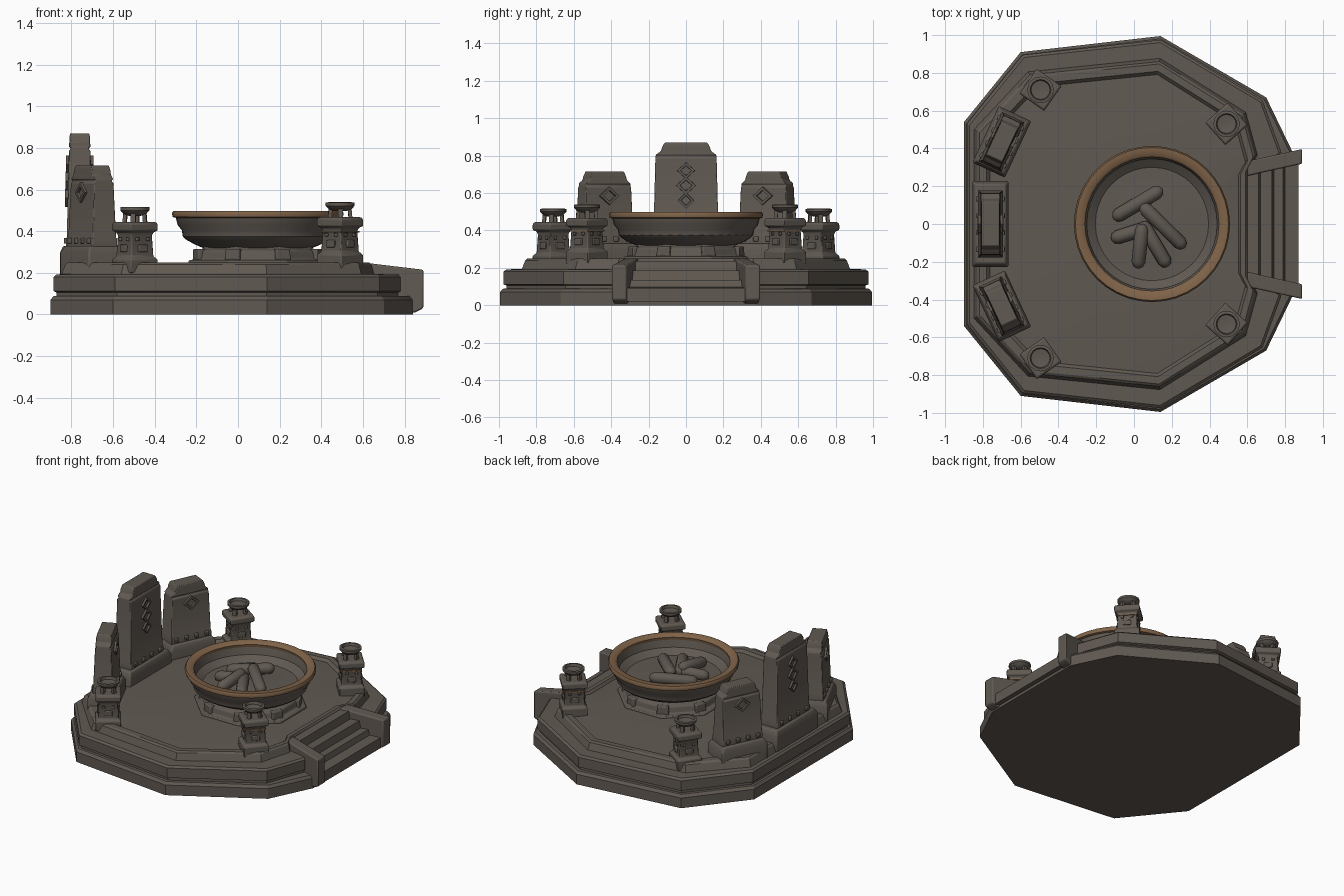
import bpy, bmesh, math
from mathutils import Vector

if "Cube" in bpy.data.objects:
    bpy.data.objects.remove(bpy.data.objects["Cube"])


def material(name, rgb):
    m = bpy.data.materials.new(name)
    m.use_nodes = True
    m.diffuse_color = (*rgb, 1)
    m.node_tree.nodes["Principled BSDF"].inputs["Base Color"].default_value = (*rgb, 1)
    return m


STONE = material("dark warm stone", (0.118, 0.1, 0.084))
BRONZE = material("dull bronze", (0.215, 0.125, 0.066))


def loft(name, rings, mat=STONE, loc=(0, 0, 0), turn=0, bevel=0, caps=(True, True), angle=35):
    """Skin a stack of equal-length rings, optionally capped and bevelled."""
    bm = bmesh.new()
    rows = [[bm.verts.new(p) for p in ring] for ring in rings]
    for a, b in zip(rows, rows[1:]):
        for i in range(len(a)):
            j = (i + 1) % len(a)
            bm.faces.new((a[i], a[j], b[j], b[i]))
    if caps[0]:
        bm.faces.new(rows[0][::-1])
    if caps[1]:
        bm.faces.new(rows[-1])
    bmesh.ops.recalc_face_normals(bm, faces=bm.faces)
    mesh = bpy.data.meshes.new(name)
    bm.to_mesh(mesh)
    bm.free()
    mesh.materials.append(mat)
    ob = bpy.data.objects.new(name, mesh)
    bpy.context.collection.objects.link(ob)
    ob.location = loc
    ob.rotation_euler.z = math.radians(turn)
    if bevel:
        mod = ob.modifiers.new("soft_edges", "BEVEL")
        mod.width, mod.segments, mod.limit_method = bevel, 2, "ANGLE"
    bpy.ops.object.select_all(action="DESELECT")
    ob.select_set(True)
    bpy.context.view_layer.objects.active = ob
    bpy.ops.object.shade_smooth_by_angle(angle=math.radians(angle))
    return ob


def circle(r, z, n=32, x=0, y=0):
    return [(x + r * math.cos(math.tau * i / n), y + r * math.sin(math.tau * i / n), z) for i in range(n)]


def rect(hx, hy, z, x=0, y=0):
    return [(x + a * hx, y + b * hy, z) for a, b in ((-1, -1), (1, -1), (1, 1), (-1, 1))]


def outline(half, z, s=1.0, cx=0.0):
    """Mirror a half outline across y = 0, shrunk towards (cx, 0)."""
    full = half + [(x, -y) for x, y in reversed(half)]
    return [(cx + (x - cx) * s, y * s, z) for x, y in full]


# Stepped platform with a notch for the stairs and a sunken floor
lower = [(-0.9, 0.54), (-0.6, 0.91), (0.14, 0.995), (0.7, 0.67), (0.84, 0.38), (0.84, 0.28)]
middle = [(-0.885, 0.53), (-0.59, 0.895), (0.14, 0.975), (0.68, 0.655), (0.78, 0.38), (0.63, 0.28)]
upper = [(-0.83, 0.49), (-0.55, 0.79), (0.135, 0.86), (0.58, 0.58), (0.64, 0.36), (0.6, 0.28)]
platform = [outline(lower, 0), outline(lower, 0.07), outline(lower, 0.088, 0.985),
            outline(middle, 0.09, 0.985), outline(middle, 0.106, 0.985), outline(middle, 0.112),
            outline(middle, 0.18), outline(middle, 0.192, 0.985),
            outline(upper, 0.194, 1.02), outline(upper, 0.24), outline(upper, 0.25, 0.985),
            outline(upper, 0.25, 0.94), outline(upper, 0.232, 0.92), outline(upper, 0.25, 0.6, 0.1)]
loft("platform", platform, angle=25)

# Stairs: side profile extruded across
profile = [(0.58, 0.01), (0.58, 0.237), (0.66, 0.237), (0.67, 0.185), (0.73, 0.185), (0.74, 0.135),
           (0.79, 0.135), (0.8, 0.098), (0.87, 0.092), (0.87, 0.02)]
loft("stairs", [[(x, y, z) for x, z in profile] for y in (-0.33, 0.33)], angle=20)

# Stair side walls, splayed outward
cheek = [(0.6, 0.02), (0.6, 0.25), (0.68, 0.24), (0.89, 0.215), (0.89, 0.03), (0.85, 0.01)]
for s in (-1, 1):
    loft("stair_wall", [[(x, s * (w + 0.22 * (x - 0.6)), z) for x, z in cheek] for w in (0.255, 0.333)],
         bevel=0.008)

# Fire bowl on an octagonal foot
BOWL = (0.095, 0, 0)
loft("bowl_foot", [circle(r, z, 8) for r, z in
                   ((0.36, 0.24), (0.36, 0.26), (0.325, 0.265), (0.315, 0.305), (0.28, 0.32), (0.27, 0.36))],
     loc=BOWL, turn=22.5, bevel=0.006)
loft("bowl", [circle(r, z, 40) for r, z in
              ((0.24, 0.31), (0.3, 0.335), (0.345, 0.36), (0.36, 0.375), (0.365, 0.405), (0.385, 0.43), (0.395, 0.47),
               (0.36, 0.475), (0.345, 0.42), (0.3, 0.385), (0.22, 0.385), (0.1, 0.395), (0.02, 0.4))], loc=BOWL)
rim = [(0.385, 0.462), (0.408, 0.468), (0.413, 0.485), (0.405, 0.498), (0.365, 0.498), (0.354, 0.485), (0.358, 0.465)]
loft("bowl_rim", [circle(r, z, 40) for r, z in rim + rim[:1]], BRONZE, BOWL, caps=(False, False), angle=50)
for i in range(8):
    a = math.tau * (i + 0.5) / 8
    loft("foot_block", [rect(0.02, 0.04, 0.25), rect(0.018, 0.035, 0.315)],
         loc=(0.095 + 0.305 * math.cos(a), 0.305 * math.sin(a), 0), turn=math.degrees(a), bevel=0.006)


def log(a, b, r=0.037):
    """Rounded log laid between two points."""
    a, b = Vector(a), Vector(b)
    ob = loft("log", [circle(r * math.sqrt(max(1 - t * t, 0.04)), z, 10) for t, z in
                      ((1, 0), (0.7, 0.01), (0, 0.035), (0, (b - a).length - 0.035),
                       (0.7, (b - a).length - 0.01), (1, (b - a).length))], angle=60)
    ob.location = a
    ob.rotation_euler = (b - a).to_track_quat("Z", "Y").to_euler()


# Logs piled in the ash
log((-0.11, 0.03, 0.41), (0.15, 0.185, 0.43))
log((0.04, 0.1, 0.45), (0.27, -0.125, 0.42))
log((0.045, 0.0, 0.45), (0.02, -0.235, 0.415))
log((0.04, 0.01, 0.42), (0.18, -0.225, 0.41))
log((-0.12, -0.08, 0.405), (0.07, -0.02, 0.42))


def diamond(loc, turn, x, z, ry, rz, side):
    """Raised diamond frame on one face of a standing stone."""
    def ring(k, d):
        return [(side * (x + d), ry * k * a, z + rz * k * b) for a, b in ((1, 0), (0, 1), (-1, 0), (0, -1))]
    loft("carved_diamond", [ring(1, -0.02), ring(0.95, 0.012), ring(0.6, 0.012), ring(0.5, -0.02)],
         loc=loc, turn=turn, caps=(False, False))


def standing_stone(loc, turn, w, top, base_w, marks):
    loft("stone_plinth", [rect(0.095, base_w, 0.19), rect(0.095, base_w, 0.295),
                          rect(0.08, base_w - 0.02, 0.33)], loc=loc, turn=turn, bevel=0.008)
    sh = top - 0.065
    loft("standing_stone", [rect(0.066, w, 0.32), rect(0.066, w, 0.36), rect(0.062, w * 0.98, 0.37),
                            rect(0.052, w * 0.92, sh - 0.02), rect(0.045, w * 0.91, sh - 0.012),
                            rect(0.045, w * 0.91, sh - 0.004), rect(0.052, w * 0.9, sh),
                            rect(0.05, w * 0.75, sh + 0.02), rect(0.05, w * 0.72, sh + 0.04),
                            rect(0.046, w * 0.64, top)], loc=loc, turn=turn, bevel=0.008)
    for side in (-1, 1):
        for z, ry, rz in marks:
            face = 0.062 - 0.01 * (z - 0.37) / (sh - 0.39)
            diamond(loc, turn, face, z, ry, rz, side)
        for k in (-0.75, -0.25, 0.25, 0.75):
            loft("stone_stud", [rect(0.01, 0.014, z, side * 0.066, k * w) for z in (0.34, 0.368)],
                 loc=loc, turn=turn, bevel=0.005)


def pillar(x, y, lift, turn, band):
    loc = (x, y, lift)
    loft("pillar", [rect(h, h, z) for h, z in
                    ((0.08, 0.2), (0.08, 0.265), (0.065, 0.28), (0.06, 0.38), (0.066, 0.395),
                     (0.08, 0.402), (0.08, 0.435), (0.072, 0.445))], loc=loc, turn=turn, bevel=0.005)
    if band:
        loft("pillar_band", [rect(0.066, 0.066, z) for z in (0.372, 0.38)], BRONZE, loc, turn)
    for q in range(4):
        # Niche block, stud pair and brazier leg on each side
        loft("pillar_niche", [rect(0.012, 0.026, z, 0.06) for z in (0.3, 0.335)],
             loc=loc, turn=turn + 90 * q, bevel=0.005)
        for k in (-0.03, 0.03):
            loft("pillar_stud", [rect(0.008, 0.009, z, 0.062, k) for z in (0.352, 0.37)],
                 loc=loc, turn=turn + 90 * q, bevel=0.004)
        loft("brazier_leg", [rect(0.009, 0.012, 0.44, 0.05), rect(0.009, 0.012, 0.495, 0.045)],
             loc=loc, turn=turn + 90 * q + 45)
    loft("brazier_dish", [circle(r, z, 16) for r, z in
                          ((0.03, 0.474), (0.055, 0.484), (0.07, 0.5), (0.07, 0.515), (0.055, 0.517),
                           (0.05, 0.5), (0.02, 0.496))], loc=loc)


# Standing stones along the -x side, pillars around the floor
standing_stone((-0.76, 0, 0), 0, 0.178, 0.87, 0.228,
               ((0.72, 0.05, 0.045), (0.64, 0.055, 0.05), (0.56, 0.045, 0.045)))
for s in (-1, 1):
    standing_stone((-0.7, s * 0.435, 0), -25 * s, 0.145, 0.715, 0.165, ((0.585, 0.06, 0.05),))
    pillar(-0.495, s * 0.71, 0, -35 * s, False)
    pillar(0.49, s * 0.53, 0.022, 42 * s, True)
